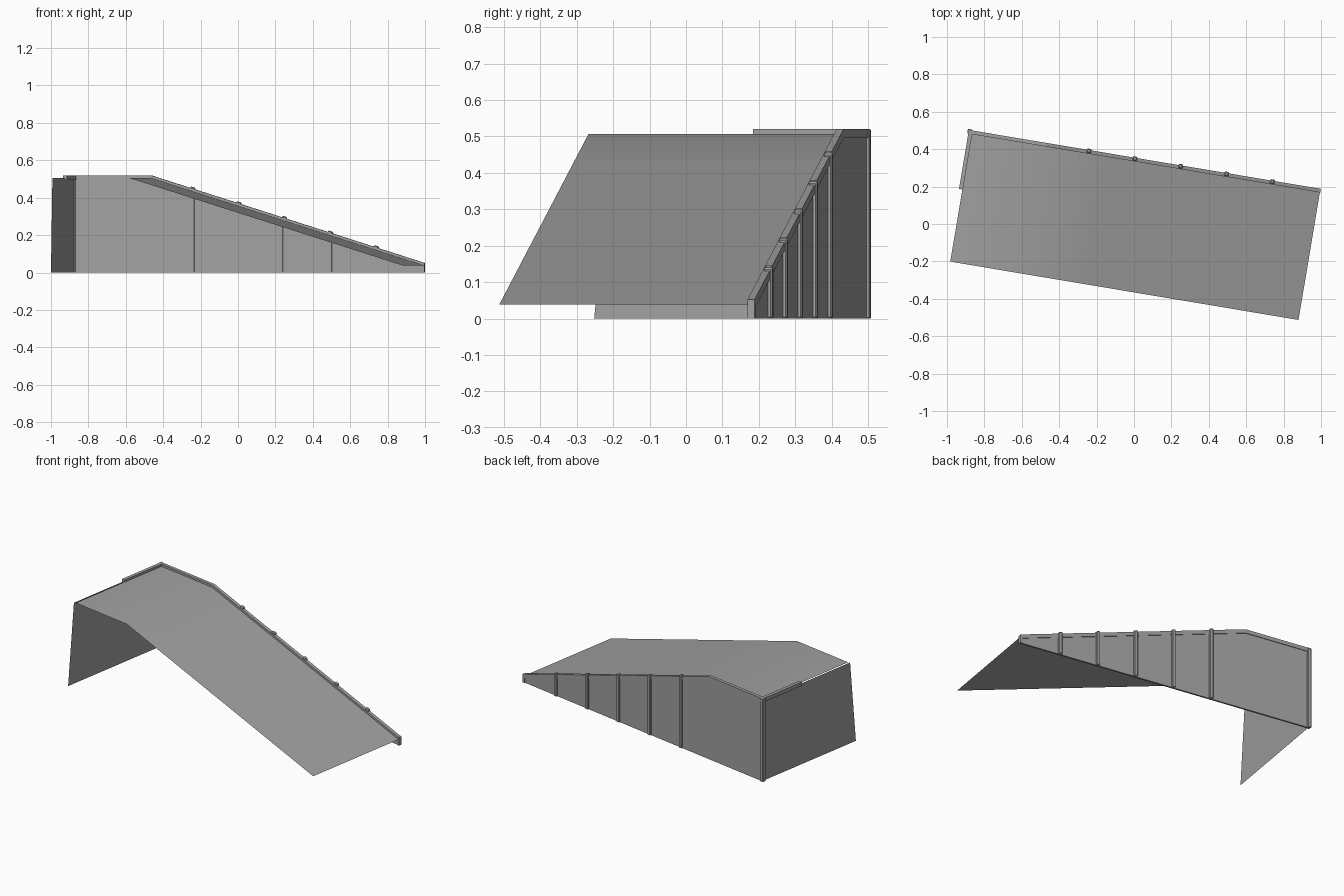
import bpy
import bmesh
from math import radians
from mathutils import Matrix

cube = bpy.data.objects.get("Cube")
if cube:
    bpy.data.objects.remove(cube)

grey = bpy.data.materials.new("plain grey")
grey.use_nodes = True
COLOUR = (0.36, 0.36, 0.36, 1)
grey.diffuse_color = COLOUR
grey.node_tree.nodes["Principled BSDF"].inputs["Base Color"].default_value = COLOUR

# Ramp space: x runs down the ramp, y runs to the back, origin at the back corner
PLACE = Matrix.Translation((-0.895, 0.503, 0)) @ Matrix.Rotation(radians(-9.5), 4, "Z")
START, BREAK, END = 0.03, 0.435, 1.918
TOP, LOW = 0.506, 0.038
DECK_BACK, DECK_FRONT = -0.014, -0.709


def deck_z(u):
    if u <= BREAK:
        return TOP
    return TOP + (LOW - TOP) * (u - BREAK) / (END - BREAK)


def finish(name, bm):
    mesh = bpy.data.meshes.new(name)
    bm.to_mesh(mesh)
    bm.free()
    mesh.materials.append(grey)
    obj = bpy.data.objects.new(name, mesh)
    bpy.context.collection.objects.link(obj)
    obj.matrix_world = PLACE
    return obj


def prism(name, outline, v0, v1, bevel=0):
    """Extrude a side outline (along, up) across the ramp from v0 to v1."""
    bm = bmesh.new()
    face = bm.faces.new([bm.verts.new((u, v0, z)) for u, z in outline])
    ext = bmesh.ops.extrude_face_region(bm, geom=[face])["geom"]
    moved = [g for g in ext if isinstance(g, bmesh.types.BMVert)]
    bmesh.ops.translate(bm, verts=moved, vec=(0, v1 - v0, 0))
    bmesh.ops.recalc_face_normals(bm, faces=bm.faces[:])
    obj = finish(name, bm)
    if bevel:
        mod = obj.modifiers.new("soft edges", "BEVEL")
        mod.width = bevel
        mod.segments = 1
    return obj


def box(name, u0, u1, v0, v1, z0, z1, bevel=0):
    return prism(name, [(u0, z0), (u1, z0), (u1, z1), (u0, z1)], v0, v1, bevel)


# Deck: one thin sheet, flat at the top and then sloping down
bm = bmesh.new()
rows = [[bm.verts.new((u, v, deck_z(u))) for v in (DECK_FRONT, DECK_BACK)]
        for u in (START, BREAK, 0.75, END)]
for a, b in zip(rows, rows[1:]):
    bm.faces.new((a[0], b[0], b[1], a[1]))
for face in bm.faces:
    face.smooth = True
finish("deck", bm)

# Back wall under the deck edge
prism("back_wall", [(0.02, 0), (END, 0), (END, LOW), (BREAK, TOP), (0.02, TOP)],
      -0.013, -0.002)

# Raised rim along the back edge
RIM = 0.014
prism("back_rim",
      [(0.01, TOP - 0.01), (BREAK, TOP - 0.01), (END, LOW - 0.01),
       (END, LOW + RIM), (BREAK + 0.002, TOP + RIM), (0.01, TOP + RIM)],
      -0.018, 0.002)

# Ribs that stand proud of the wall and wrap over the rim
HALF = 0.012
for i in range(5):
    u = 0.664 + i * 0.2485
    prism(f"wall_rib_{i + 1}",
          [(u - HALF, 0), (u + HALF, 0),
           (u + HALF, deck_z(u + HALF) + 0.023),
           (u - HALF, deck_z(u - HALF) + 0.023)],
          -0.014, 0.009, 0.004)

# Posts at both ends of the back wall
box("corner_post", 0.006, 0.03, -0.018, 0.007, 0, TOP + RIM, 0.003)
box("end_post", END - 0.012, END + 0.002, -0.017, 0.002, 0, LOW + RIM)

# End wall: a thin sheet under the high end, wider at the foot
bm = bmesh.new()
corners = [(-0.762, 0), (-0.01, 0), (-0.01, TOP), (-0.715, TOP)]
bm.faces.new([bm.verts.new((0.021, v, z)) for v, z in reversed(corners)])
finish("end_wall", bm)

# Short rim over the back half of the end wall
box("end_rim", 0.012, 0.033, -0.318, -0.01, TOP - 0.01, TOP + RIM)
